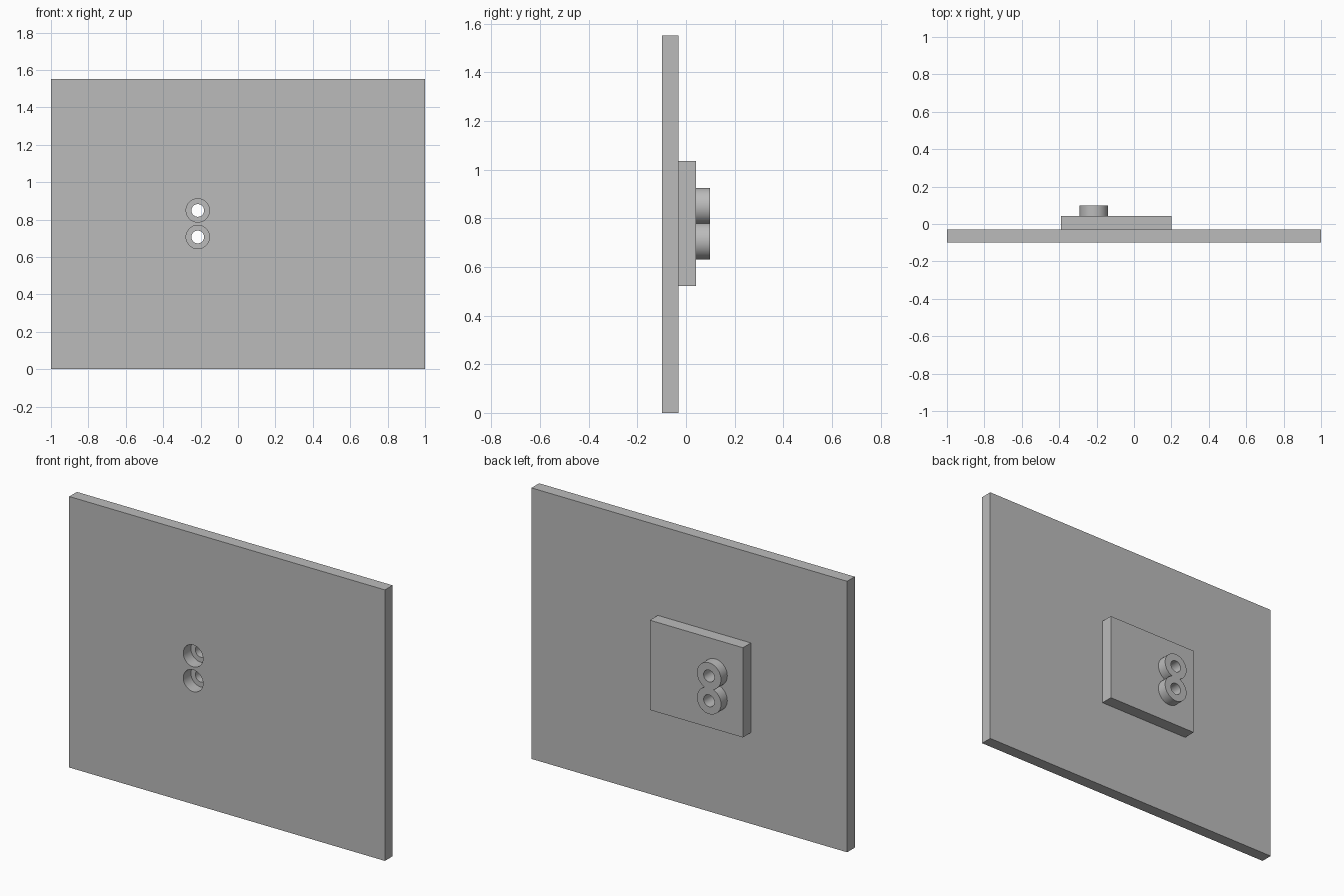
import bpy
import math

cube = bpy.data.objects.get("Cube")
if cube:
    bpy.data.objects.remove(cube, do_unlink=True)

grey = bpy.data.materials.new("plain grey")
grey.use_nodes = True
COLOUR = (0.5, 0.5, 0.5, 1)
grey.diffuse_color = COLOUR
grey.node_tree.nodes["Principled BSDF"].inputs["Base Color"].default_value = COLOUR

# Depth layers from front to back
FRONT, PLATE_BACK, PAD_BACK, BOSS_BACK = -0.099, -0.03, 0.042, 0.099
HOLE_X, HOLE_ZS = -0.215, (0.849, 0.707)


def box(name, x0, x1, y0, y1, z0, z1):
    bpy.ops.mesh.primitive_cube_add(
        size=1, location=((x0 + x1) / 2, (y0 + y1) / 2, (z0 + z1) / 2))
    ob = bpy.context.object
    ob.name = name
    ob.scale = (x1 - x0, y1 - y0, z1 - z0)
    bpy.ops.object.transform_apply(location=False, rotation=False, scale=True)
    ob.data.materials.append(grey)
    return ob


def rod(name, z, radius, y0, y1):
    bpy.ops.mesh.primitive_cylinder_add(
        vertices=64, radius=radius, depth=y1 - y0,
        location=(HOLE_X, (y0 + y1) / 2, z), rotation=(math.pi / 2, 0, 0))
    ob = bpy.context.object
    ob.name = name
    ob.data.materials.append(grey)
    return ob


def boolean(target, tool, operation):
    mod = target.modifiers.new(operation.lower(), "BOOLEAN")
    mod.operation = operation
    mod.solver = "EXACT"
    mod.object = tool
    bpy.context.view_layer.objects.active = target
    bpy.ops.object.modifier_apply(modifier=mod.name)
    bpy.data.objects.remove(tool, do_unlink=True)


# Large panel, raised pad and the double boss behind it
panel = box("panel", -1, 1, FRONT, PLATE_BACK, 0, 1.552)
pad = box("pad", -0.39, 0.2, PLATE_BACK, PAD_BACK, 0.522, 1.036)
boss = rod("double_boss", HOLE_ZS[0], 0.076, PAD_BACK, BOSS_BACK)
boolean(boss, rod("lower_boss", HOLE_ZS[1], 0.076, PAD_BACK, BOSS_BACK), "UNION")

# Wide holes in the panel, narrow holes through the pad and boss
for z in HOLE_ZS:
    boolean(panel, rod("wide_cutter", z, 0.0625, -0.2, 0.2), "DIFFERENCE")
    for part in (pad, boss):
        boolean(part, rod("narrow_cutter", z, 0.034, -0.2, 0.2), "DIFFERENCE")

for part in (panel, pad, boss):
    bpy.ops.object.select_all(action="DESELECT")
    part.select_set(True)
    bpy.context.view_layer.objects.active = part
    bpy.ops.object.shade_smooth_by_angle(angle=math.radians(30))
